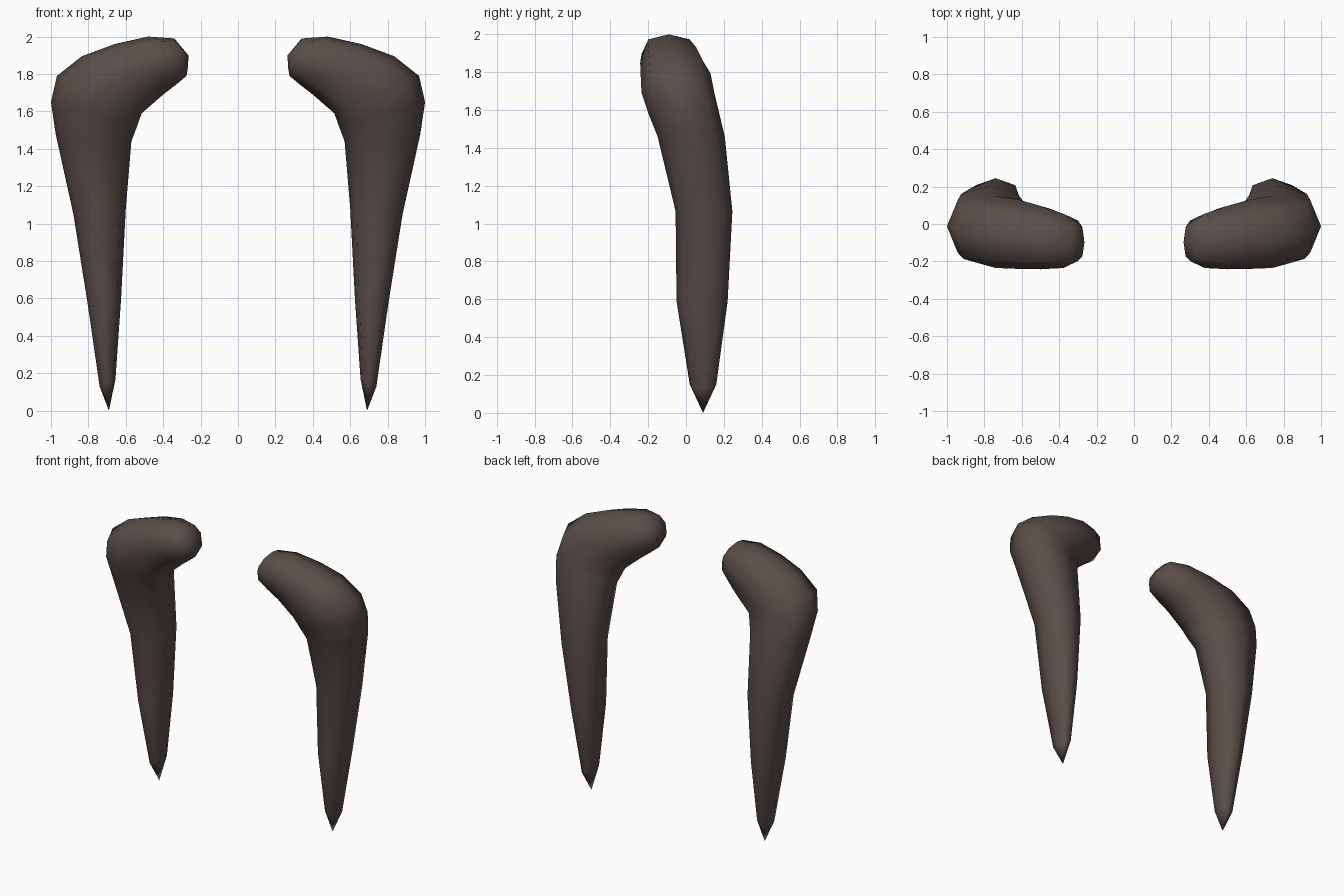
import bpy, bmesh, math

if "Cube" in bpy.data.objects:
    bpy.data.objects.remove(bpy.data.objects["Cube"])

mat = bpy.data.materials.new("dark brown")
mat.diffuse_color = (0.10, 0.075, 0.066, 1)
mat.use_nodes = True
mat.node_tree.nodes["Principled BSDF"].inputs["Base Color"].default_value = mat.diffuse_color

# Cross-sections from foot to hooked end: inner (x, z), outer (x, z), front y, back y
SECTIONS = [
    (0.655, 0.17, 0.74, 0.13, 0.02, 0.16),
    (0.625, 0.60, 0.805, 0.58, -0.05, 0.22),
    (0.60, 1.08, 0.88, 1.05, -0.055, 0.245),
    (0.57, 1.44, 0.975, 1.48, -0.15, 0.205),
    (0.54, 1.52, 1.00, 1.65, -0.20, 0.175),
    (0.515, 1.59, 0.968, 1.79, -0.235, 0.15),
    (0.40, 1.69, 0.835, 1.895, -0.24, 0.13),
    (0.335, 1.74, 0.66, 1.96, -0.242, 0.095),
    (0.275, 1.79, 0.48, 2.00, -0.235, 0.055),
    (0.267, 1.84, 0.34, 1.99, -0.20, 0.01),
]
TIP = (0.69, 0.09, 0.0)
END = (0.265, -0.097, 1.90)
DIAG = 0.75  # slightly squared ring corners


def ring(xi, zi, xo, zo, y0, y1):
    pts = []
    for k in range(8):
        a = k * math.pi / 4
        c, s = math.cos(a), math.sin(a)
        if k % 2:
            c, s = math.copysign(DIAG, c), math.copysign(DIAG, s)
        pts.append(((xi + xo) / 2 + c * (xo - xi) / 2,
                    (y0 + y1) / 2 + s * (y1 - y0) / 2,
                    (zi + zo) / 2 + c * (zo - zi) / 2))
    return pts


def hooked_spike(name, side):
    bm = bmesh.new()
    vert = lambda p: bm.verts.new((side * p[0], p[1], p[2]))
    rings = [[vert(p) for p in ring(*s)] for s in SECTIONS]
    tip, end = vert(TIP), vert(END)
    for k in range(8):
        n = (k + 1) % 8
        bm.faces.new((tip, rings[0][n], rings[0][k]))
        bm.faces.new((end, rings[-1][k], rings[-1][n]))
        for a, b in zip(rings, rings[1:]):
            bm.faces.new((a[k], a[n], b[n], b[k]))
    bmesh.ops.recalc_face_normals(bm, faces=bm.faces)
    for f in bm.faces:
        f.smooth = True
    me = bpy.data.meshes.new(name)
    bm.to_mesh(me)
    bm.free()
    me.materials.append(mat)
    bpy.context.collection.objects.link(bpy.data.objects.new(name, me))


# Mirrored pair
hooked_spike("right_hooked_spike", 1)
hooked_spike("left_hooked_spike", -1)
